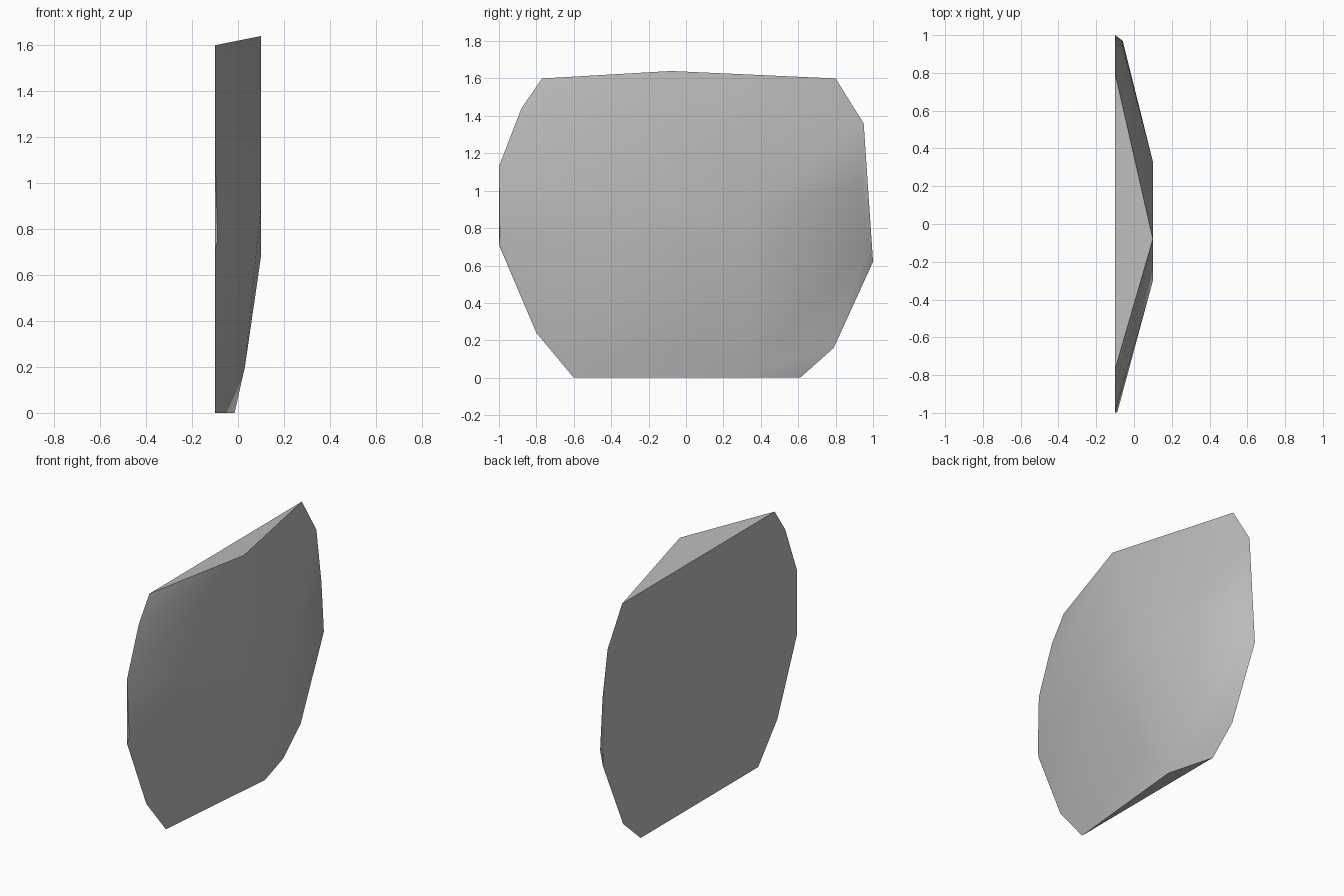
import bpy, bmesh, math

cube = bpy.data.objects.get("Cube")
if cube:
    bpy.data.objects.remove(cube, do_unlink=True)

# Stone grey
stone = bpy.data.materials.new("stone_grey")
stone.use_nodes = True
grey = (0.5, 0.5, 0.5, 1)
stone.diffuse_color = grey
stone.node_tree.nodes["Principled BSDF"].inputs["Base Color"].default_value = grey

# Flat back outline as (y, z)
BACK_X = -0.1
outline = [(-0.6, 0), (0.61, 0), (0.79, 0.16), (1, 0.62), (0.95, 1.36), (0.8, 1.6),
           (-0.77, 1.6), (-0.88, 1.44), (-1, 1.13), (-1, 0.71), (-0.8, 0.24)]

# Bulging face as (x, y, z): top peak, plateau, lower slope, thick edge
bulge = [(0.1, -0.08, 1.64), (0.1, -0.3, 0.9), (0.1, 0.33, 0.9), (0.1, 0.1, 0.68),
         (0.03, 0.1, 0.2), (-0.015, 0.3, 0), (-0.06, 0.97, 0.7), (-0.06, 0.945, 1.03),
         (-0.088, -0.995, 0.75)]

# Faceted slab wrapped around both sets of points
bm = bmesh.new()
for p in [(BACK_X, y, z) for y, z in outline] + bulge:
    bm.verts.new(p)
hull = bmesh.ops.convex_hull(bm, input=bm.verts[:])
loose = [v for v in bm.verts if not v.link_faces]
bmesh.ops.delete(bm, geom=loose, context='VERTS')
bmesh.ops.dissolve_limit(bm, angle_limit=math.radians(0.5),
                         verts=bm.verts[:], edges=bm.edges[:])
bmesh.ops.recalc_face_normals(bm, faces=bm.faces[:])

mesh = bpy.data.meshes.new("stone_slab")
bm.to_mesh(mesh)
bm.free()
mesh.materials.append(stone)
slab = bpy.data.objects.new("stone_slab", mesh)
bpy.context.collection.objects.link(slab)

# Soft shading with crisp rims
bpy.context.view_layer.objects.active = slab
slab.select_set(True)
bpy.ops.object.shade_smooth_by_angle(angle=math.radians(40))
